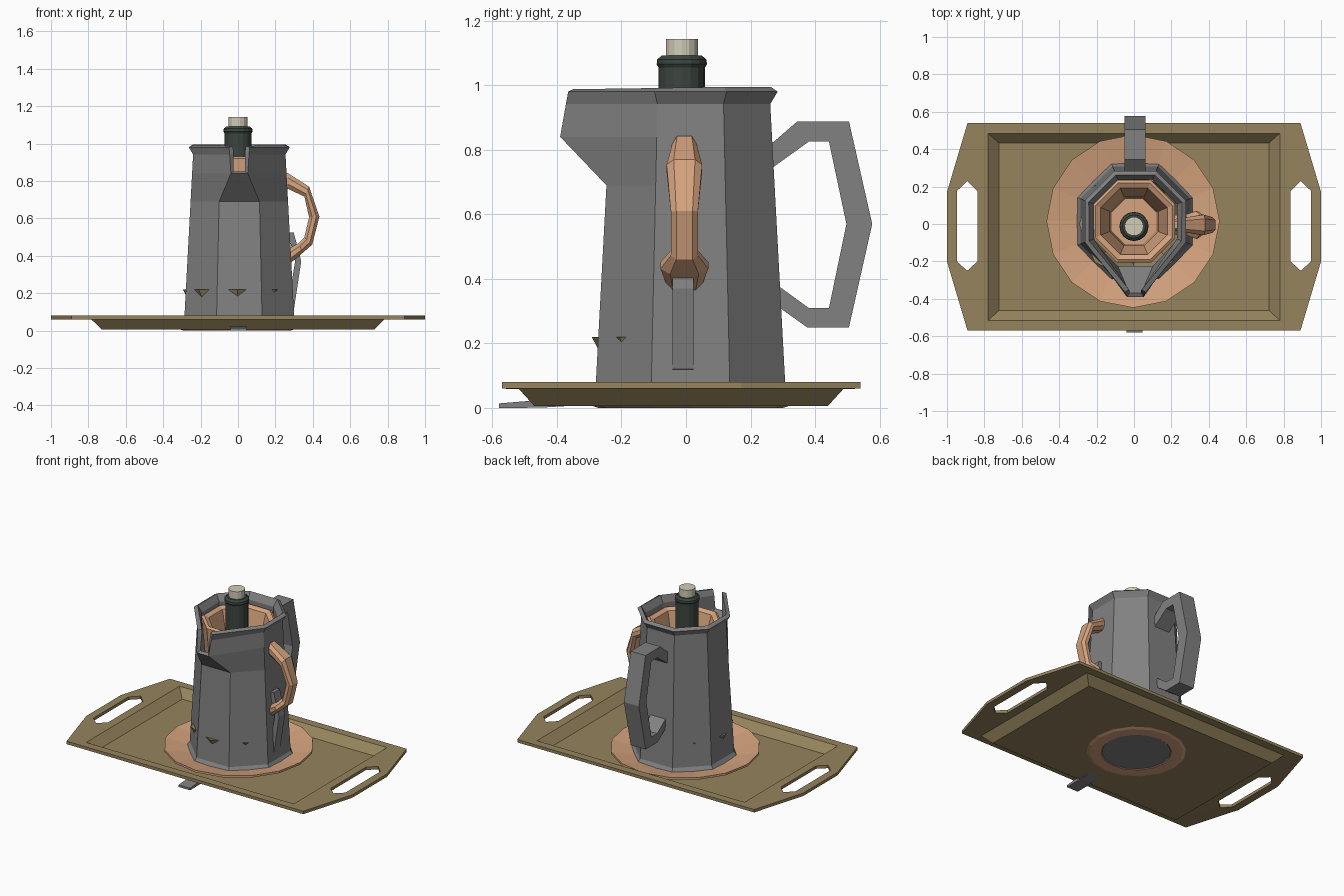
import bpy, bmesh, math
from mathutils import Vector

if "Cube" in bpy.data.objects:
    bpy.data.objects.remove(bpy.data.objects["Cube"])


def mat(name, rgb):
    m = bpy.data.materials.new(name)
    m.diffuse_color = (*rgb, 1)
    m.use_nodes = True
    m.node_tree.nodes["Principled BSDF"].inputs["Base Color"].default_value = m.diffuse_color
    return m


OLIVE = mat("olive_wood", (0.30, 0.23, 0.11))
COPPER = mat("copper", (0.67, 0.37, 0.21))
STEEL = mat("grey_steel", (0.22, 0.22, 0.22))
DARK = mat("dark_green", (0.045, 0.06, 0.05))
CREAM = mat("cream", (0.64, 0.61, 0.48))


def finish(name, bm, material, thickness=0, even=True):
    me = bpy.data.meshes.new(name)
    bm.to_mesh(me)
    bm.free()
    me.materials.append(material)
    ob = bpy.data.objects.new(name, me)
    bpy.context.collection.objects.link(ob)
    if thickness:
        s = ob.modifiers.new("wall", 'SOLIDIFY')
        s.thickness = thickness
        s.offset = -1
        s.use_even_offset = even
    return ob


def skin(bm, rings, skip=()):
    """Quads between successive closed rings of verts."""
    n = len(rings[0])
    for k in range(len(rings) - 1):
        for i in range(n):
            if (k, i) not in skip:
                j = (i + 1) % n
                bm.faces.new((rings[k][i], rings[k][j], rings[k + 1][j], rings[k + 1][i]))


def lathe(name, profile, n, material, centre=(0, 0), phase=0.0, flats=False):
    """Faceted turned solid; profile is (radius, z), capped at both ends."""
    bm = bmesh.new()
    f = 1 / math.cos(math.pi / n) if flats else 1
    rings = [[bm.verts.new((centre[0] + r * f * math.cos(phase + 2 * math.pi * i / n),
                            centre[1] + r * f * math.sin(phase + 2 * math.pi * i / n), z))
              for i in range(n)] for r, z in profile]
    skin(bm, rings)
    bm.faces.new(rings[0])
    bm.faces.new(rings[-1])
    bmesh.ops.recalc_face_normals(bm, faces=bm.faces)
    return finish(name, bm, material)


def extrude_poly(name, pts, axis, lo, hi, material):
    """Prism: pts are (y,z) for axis x, or (x,z) for axis y."""
    bm = bmesh.new()
    co = (lambda p, d: (d, p[0], p[1])) if axis == 'x' else (lambda p, d: (p[0], d, p[1]))
    rings = [[bm.verts.new(co(p, d)) for p in pts] for d in (lo, hi)]
    skin(bm, rings)
    for r in rings:
        bm.faces.new(r)
    bmesh.ops.recalc_face_normals(bm, faces=bm.faces)
    return finish(name, bm, material)


# Tray: flat rim with two grip holes and a sunken well
bm = bmesh.new()
YC = -0.015


def loop(pts, z):
    vs = [bm.verts.new((x, y, z)) for x, y in pts]
    es = [bm.edges.new((vs[i], vs[(i + 1) % len(vs)])) for i in range(len(vs))]
    return vs, es


def rect(hx, hy):
    return [(-hx, YC - hy), (hx, YC - hy), (hx, YC + hy), (-hx, YC + hy)]


outline = [(-.89, -.57), (.89, -.57), (1, -.2), (1, .17),
           (.89, .54), (-.89, .54), (-1, .17), (-1, -.2)]
edges = loop(outline, .08)[1]
for s in (-1, 1):
    edges += loop([(s * x, y) for x, y in ((.892, .23), (.837, .176), (.837, -.2),
                                           (.892, -.25), (.947, -.2), (.947, .176))], .08)[1]
well_top, e = loop(rect(.78, .5), .08)
edges += e
bmesh.ops.triangle_fill(bm, use_beauty=True, use_dissolve=False, edges=edges)
well_floor = loop(rect(.722, .448), .027)[0]
skin(bm, [well_top, well_floor])
bm.faces.new(well_floor)
bm.normal_update()
for f in bm.faces:
    if f.normal.z < 0:
        f.normal_flip()
finish("tray", bm, OLIVE, .02)

# Saucer with foot ring
lathe("saucer", [(.20, .012), (.215, 0), (.285, 0), (.463, .058), (.463, .072),
                 (.27, .034)], 16, COPPER, (-.005, .015))

# Pitcher: octagon whose two front columns pull out into an open spout
bm = bmesh.new()
body = [(.26, .004), (.318, .03), (.294, .065), (.2605, .69),
        (.2525, .84), (.247, .942), (.27, .98)]
spout = {4: (.045, -.39), 5: (.052, -.372), 6: (.055, -.365)}
PX, PY = .007, .014
rings = []
for k, (ap, z) in enumerate(body):
    ring = []
    for i in range(8):
        a = math.pi / 8 + i * math.pi / 4
        r = ap / math.cos(math.pi / 8)
        x, y = PX + r * math.cos(a), PY + r * math.sin(a)
        if k in spout and i in (5, 6):
            x, y = PX + spout[k][0] * (-1 if i == 5 else 1), spout[k][1]
        ring.append(bm.verts.new((x, y, z)))
    rings.append(ring)
skin(bm, rings, skip={(4, 5), (5, 5)})
bm.faces.new(rings[0][::-1])
finish("pitcher", bm, STEEL, .027, even=False)

# Pitcher handle at the back
extrude_poly("pitcher_handle",
             [(.255, .81), (.345, .888), (.505, .888), (.577, .57), (.505, .25), (.375, .25),
              (.27, .325), (.27, .39), (.38, .31), (.443, .31), (.497, .57), (.443, .825),
              (.38, .825), (.255, .735)], 'x', -.05, .062, STEEL)

# Bowl whose rim corners poke through the pitcher
lathe("bowl", [(.15, .06), (.235, .11), (.292, .22), (.27, .22), (.21, .12)], 8, OLIVE,
      (-.003, 0))

# Cup nested in the pitcher
lathe("cup", [(.15, .1), (.17, .3), (.21, .8), (.22, .92), (.205, .93), (.178, .915),
              (.13, .7), (.12, .2)], 8, COPPER, (0, .014), math.pi / 8, True)

# Cup handle: swept flattened octagon, each row = outer x,z, inner x,z, half width
rows = [(.20, .845, .20, .765, .030), (.265, .843, .27, .757, .038), (.38, .77, .355, .716, .055),
        (.435, .61, .38, .607, .042), (.397, .46, .355, .50, .042), (.345, .415, .325, .468, .074),
        (.285, .365, .285, .445, .058), (.20, .33, .20, .42, .05)]
bm = bmesh.new()
section = [(.6, 1), (1, .4), (1, -.4), (.6, -1), (-.6, -1), (-1, -.4), (-1, .4), (-.6, 1)]
rings = []
for ox, oz, ix, iz, w in rows:
    o, n = Vector((ox, 0, oz)), Vector((ix, 0, iz))
    mid, half = (o + n) / 2, (o - n) / 2
    rings.append([bm.verts.new(mid + half * t + Vector((0, -.005 + w * s, 0))) for s, t in section])
skin(bm, rings)
bm.faces.new(rings[0])
bm.faces.new(rings[-1])
bmesh.ops.recalc_face_normals(bm, faces=bm.faces)
finish("cup_handle", bm, COPPER)

# Small creamer hidden inside, its handle showing on the right
lathe("creamer", [(.19, .09), (.17, .55), (.15, .55), (.15, .2)], 8, STEEL,
      (0, 0), math.pi / 8, True)
extrude_poly("creamer_handle",
             [(.16, .53), (.298, .525), (.338, .37), (.30, .12), (.16, .08),
              (.16, .12), (.27, .15), (.305, .37), (.275, .49), (.16, .49)],
             'y', -.042, .023, STEEL)

# Shaker bottle and its cap
lathe("shaker_body", [(.072, .15), (.072, 1.055), (.078, 1.065), (.076, 1.08), (.062, 1.092)],
      16, DARK, (0, -.013))
lathe("shaker_cap", [(.051, 1.08), (.051, 1.143)], 14, CREAM, (0, -.013))

# Spoon handle sticking out under the tray front
extrude_poly("spoon_handle", [(-.58, 0), (-.45, .001), (-.30, .01), (-.30, .026),
                              (-.45, .025), (-.58, .014)], 'x', -.04, .046, STEEL)
